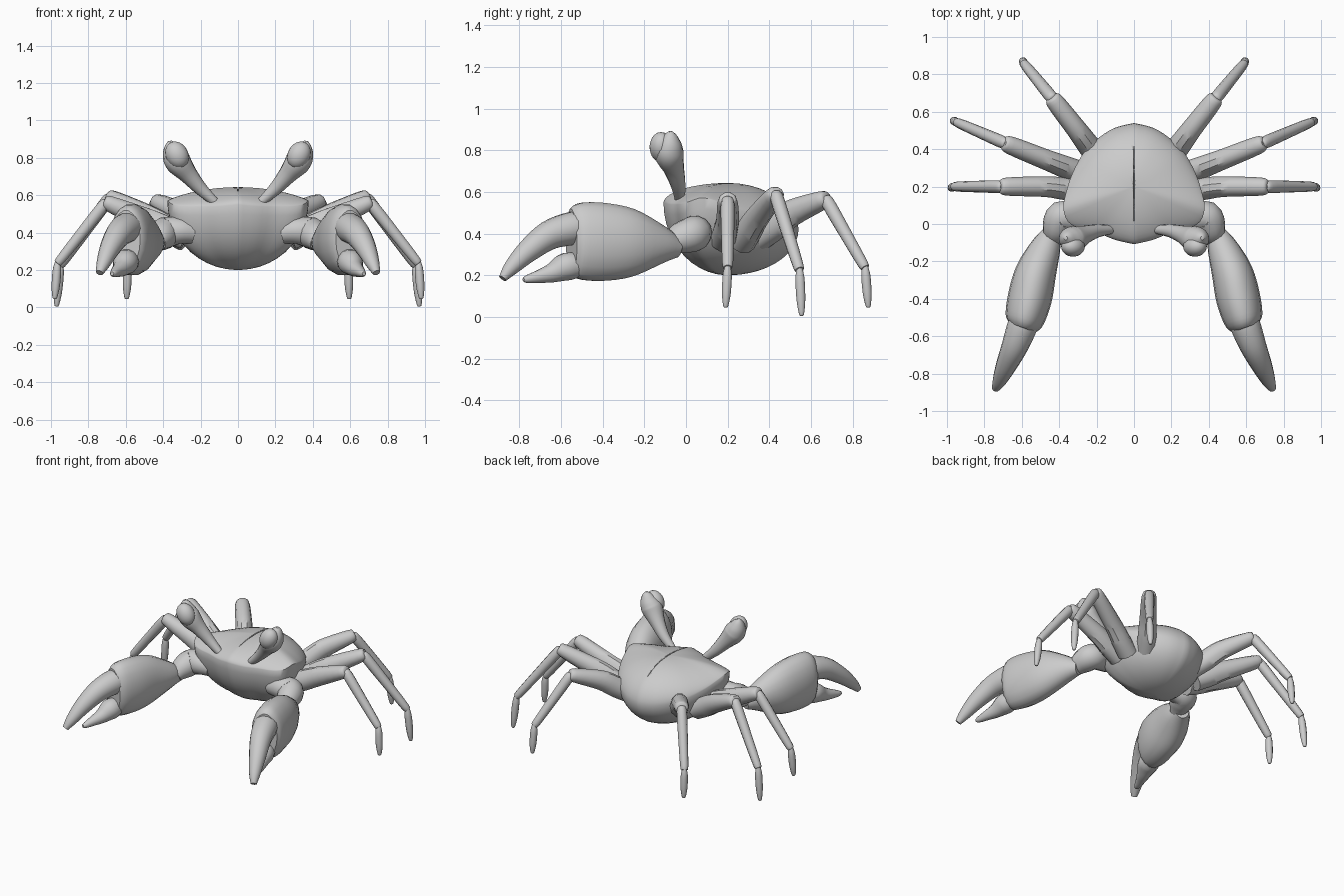
import bpy, bmesh, math
from mathutils import Matrix, Vector

cube = bpy.data.objects.get("Cube")
if cube:
    bpy.data.objects.remove(cube, do_unlink=True)

GREY = (0.6, 0.6, 0.6, 1)
shell_grey = bpy.data.materials.new("shell_grey")
shell_grey.use_nodes = True
shell_grey.diffuse_color = GREY
shell_grey.node_tree.nodes["Principled BSDF"].inputs["Base Color"].default_value = GREY


def spline(points, steps=4):
    """Smooth curve through tuples of any length."""
    out = []
    last = len(points) - 1
    for i in range(last):
        p0, p1 = points[max(i - 1, 0)], points[i]
        p2, p3 = points[i + 1], points[min(i + 2, last)]
        for k in range(steps):
            t = k / steps
            out.append(tuple(
                0.5 * (2 * b + (c - a) * t + (2 * a - 5 * b + 4 * c - d) * t * t
                       + (3 * b - a - 3 * c + d) * t ** 3)
                for a, b, c, d in zip(p0, p1, p2, p3)))
    out.append(tuple(points[last]))
    return out


def finish(name, bm, mirror=True, angle=40):
    bmesh.ops.recalc_face_normals(bm, faces=bm.faces)
    mesh = bpy.data.meshes.new(name)
    bm.to_mesh(mesh)
    bm.free()
    mesh.materials.append(shell_grey)
    ob = bpy.data.objects.new(name, mesh)
    bpy.context.collection.objects.link(ob)
    bpy.ops.object.select_all(action='DESELECT')
    ob.select_set(True)
    bpy.context.view_layer.objects.active = ob
    bpy.ops.object.shade_smooth_by_angle(angle=math.radians(angle))
    if mirror:
        ob.modifiers.new("mirror", 'MIRROR').use_mirror_merge = False
    return ob


def skin(bm, rings):
    """Bridge rings of positions and close both ends with fans."""
    rows = [[bm.verts.new(p) for p in ring] for ring in rings]
    n = len(rows[0])
    for a, b in zip(rows, rows[1:]):
        for i in range(n):
            j = (i + 1) % n
            bm.faces.new((a[i], a[j], b[j], b[i]))
    for row in (rows[0], rows[-1]):
        centre = bm.verts.new(sum((v.co for v in row), Vector()) / n)
        for i in range(n):
            bm.faces.new((row[i], row[(i + 1) % n], centre))


def tube(name, sections, sides=14, mirror=True):
    """Elliptical limb; each section is x, y, z, half width[, half height]."""
    sections = [s if len(s) == 5 else s + (s[3],) for s in sections]
    path = spline(sections)
    pts = [Vector(p[:3]) for p in path]
    whole = (pts[-1] - pts[0]).normalized()
    ref = Vector((0, 0, 1)) if abs(whole.z) < 0.9 else Vector((0, 1, 0))
    rings = []
    for i, p in enumerate(path):
        tangent = (pts[min(i + 1, len(pts) - 1)] - pts[max(i - 1, 0)]).normalized()
        side = tangent.cross(ref).normalized()
        up = side.cross(tangent)
        ring = []
        for k in range(sides):
            a = 2 * math.pi * k / sides
            ring.append(pts[i] + side * math.cos(a) * p[3] + up * math.sin(a) * p[4])
        rings.append(ring)
    bm = bmesh.new()
    skin(bm, rings)
    return finish(name, bm, mirror)


# Body: rounded outline, shallow dome above a rim, deep bowl below
half = spline([(0, -0.108), (0.1, -0.085), (0.19, -0.05), (0.29, -0.025), (0.355, 0.015),
               (0.378, 0.09), (0.36, 0.18), (0.33, 0.27), (0.27, 0.38), (0.19, 0.46),
               (0.1, 0.515), (0, 0.54)], 3)
outline = half + [(-x, y) for x, y in half[-2:0:-1]]
MID = 0.2


def back_slope(y):
    return max(0, (y - 0.1) / 0.44)


def rim_height(x, y):
    drop = back_slope(y)
    dip = max(0, 0.06 - y) * abs(x)
    return 0.55 + 0.055 * abs(x) * (1 - drop) - 0.13 * drop - dip


def dome_height(x, y, s):
    """Shell height at fraction s of the way from the middle to rim point x, y."""
    rim = rim_height(x, y)
    return rim + (0.643 - rim) * (1 - s * s) ** (0.55 + 0.85 * abs(x) * (1 - back_slope(y)))


def body_ring(angle):
    ring = []
    s = math.cos(angle)
    for x, y in outline:
        rim = rim_height(x, y)
        z = dome_height(x, y, s) if angle > 0 else rim + (rim - 0.2) * math.sin(angle)
        ring.append(Vector((x * s, MID + (y - MID) * s, z)))
    return ring


bm = bmesh.new()
skin(bm, [body_ring(math.radians(-88 + 8 * i)) for i in range(23)])
body = finish("body", bm, mirror=False, angle=50)

# Shallow groove down the middle of the shell
groove_path = []
for i in range(9):
    y = 0.43 * i / 8
    end = 0.54 if y > MID else -0.108
    z = dome_height(0, end, (y - MID) / (end - MID))
    groove_path.append((0, y, z, 0.001 + 0.003 * math.sin(math.pi * i / 8), 0.01))
cutter = tube("groove_cutter", groove_path, 8, mirror=False)
cutter.hide_render = True
cutter.hide_set(True)
groove = body.modifiers.new("groove", 'BOOLEAN')
groove.operation = 'DIFFERENCE'
groove.object = cutter
groove.solver = 'EXACT'

# Eyes on flared stalks
tube("eye_stalks", [(0.125, -0.03, 0.565, 0.024), (0.2, -0.038, 0.635, 0.036),
                    (0.265, -0.058, 0.71, 0.05), (0.32, -0.08, 0.778, 0.07),
                    (0.346, -0.078, 0.825, 0.06), (0.36, -0.075, 0.868, 0.034),
                    (0.365, -0.075, 0.89, 0.01)])
bm = bmesh.new()
bmesh.ops.create_uvsphere(bm, u_segments=20, v_segments=12, radius=1)
tilt = Matrix.Rotation(math.radians(28), 3, 'Y')
for v in bm.verts:
    v.co = Vector((0.326, -0.12, 0.815)) + tilt @ Vector((v.co.x * 0.06, v.co.y * 0.055, v.co.z * 0.075))
finish("eyeballs", bm)

# Claw arms
tube("claw_shoulders", [(0.24, 0.04, 0.4, 0.06), (0.31, 0.03, 0.41, 0.072),
                        (0.385, 0.04, 0.4, 0.085), (0.415, -0.03, 0.375, 0.075),
                        (0.43, -0.09, 0.34, 0.045)])
tube("claw_palms", [(0.435, -0.035, 0.33, 0.045), (0.47, -0.12, 0.345, 0.08, 0.095),
                    (0.525, -0.26, 0.355, 0.11, 0.165), (0.558, -0.4, 0.36, 0.118, 0.19),
                    (0.585, -0.51, 0.365, 0.105, 0.185), (0.598, -0.55, 0.365, 0.08, 0.155)], 18)
tube("upper_pincers", [(0.58, -0.5, 0.43, 0.078), (0.602, -0.56, 0.422, 0.08),
                       (0.64, -0.66, 0.39, 0.07), (0.685, -0.76, 0.315, 0.055),
                       (0.72, -0.84, 0.235, 0.037), (0.74, -0.88, 0.185, 0.02)])
tube("lower_pincers", [(0.58, -0.48, 0.25, 0.05), (0.6, -0.57, 0.242, 0.068),
                       (0.622, -0.64, 0.212, 0.048), (0.645, -0.7, 0.195, 0.033),
                       (0.665, -0.76, 0.182, 0.02), (0.673, -0.78, 0.18, 0.01)])

# Walking legs: root, bend, knee, ankle and toe of each pair
legs = {
    "front": ((0.28, 0.18, 0.37), (0.48, 0.2, 0.465), (0.705, 0.2, 0.562),
              (0.965, 0.2, 0.235), (0.98, 0.19, 0.045)),
    "middle": ((0.28, 0.27, 0.36), (0.46, 0.34, 0.475), (0.685, 0.43, 0.59),
               (0.95, 0.545, 0.225), (0.97, 0.555, 0.005)),
    "back": ((0.19, 0.35, 0.38), (0.31, 0.51, 0.5), (0.435, 0.67, 0.567),
             (0.59, 0.86, 0.235), (0.595, 0.875, 0.045)),
}
for pair, joints in legs.items():
    root, bend, knee, ankle, toe = map(Vector, joints)

    def section(a, b, t, *radii):
        return tuple(a.lerp(b, t)) + radii

    tube(pair + "_thighs", [section(root, bend, 0, 0.065), section(root, bend, 0.5, 0.06, 0.07),
                            section(bend, knee, 0, 0.055, 0.065), section(bend, knee, 0.9, 0.048, 0.045),
                            section(bend, knee, 1.05, 0.03, 0.03)], 10)
    tube(pair + "_shins", [section(knee, ankle, -0.02, 0.018), section(knee, ankle, 0.06, 0.033),
                           section(knee, ankle, 0.5, 0.031), section(knee, ankle, 0.94, 0.026),
                           section(knee, ankle, 1, 0.018)], 10)
    tube(pair + "_feet", [section(ankle, toe, -0.05, 0.014), section(ankle, toe, 0.2, 0.023),
                          section(ankle, toe, 0.65, 0.022), section(ankle, toe, 0.95, 0.013),
                          section(ankle, toe, 1, 0.006)], 10)
